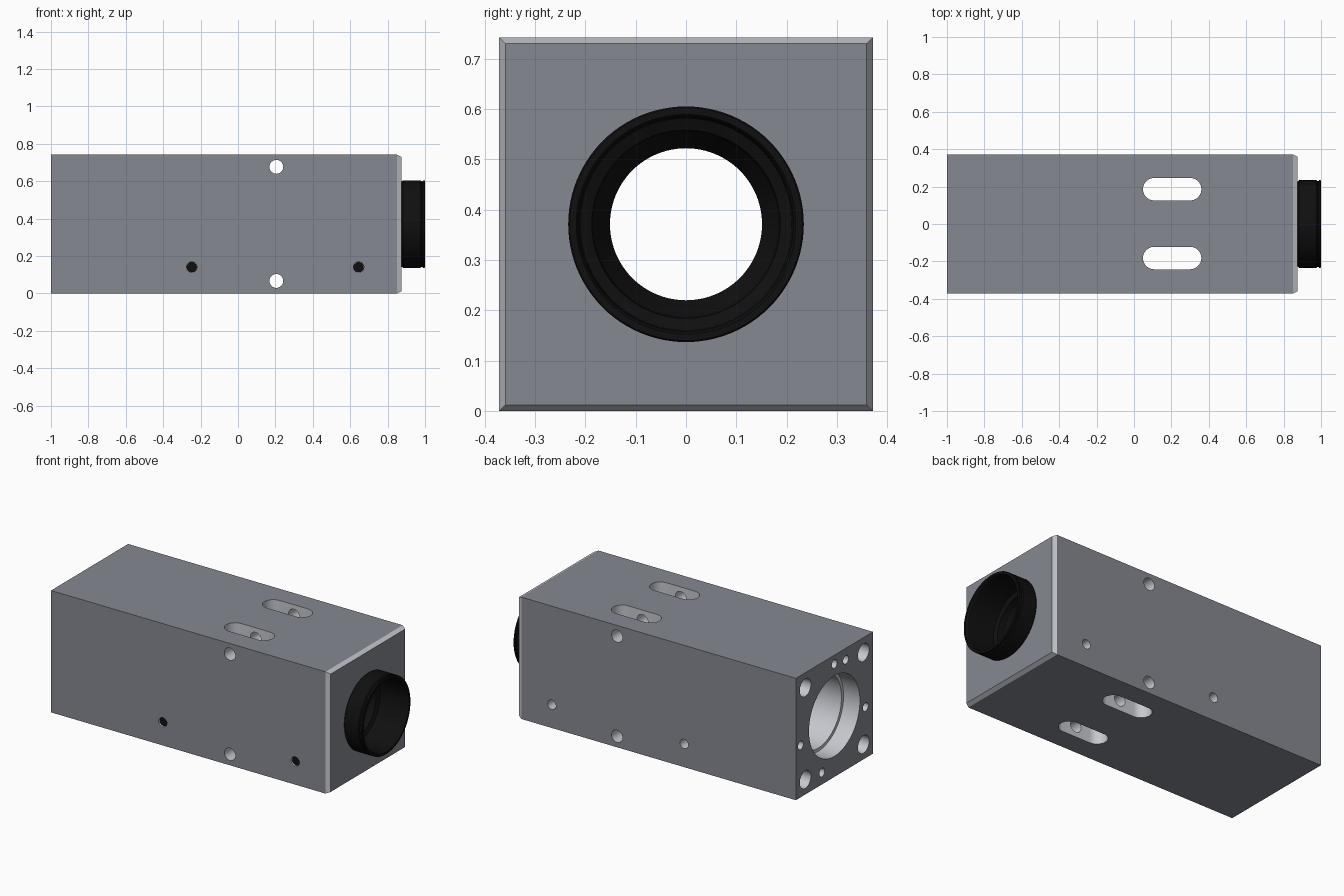
import bpy, bmesh
from math import sin, cos, pi
from mathutils import Matrix

if "Cube" in bpy.data.objects:
    bpy.data.objects.remove(bpy.data.objects["Cube"])

H = 0.371     # half width of the square housing, also its axis height
END = 0.875   # x of the lens end of the housing


def finish(name, bm):
    bmesh.ops.recalc_face_normals(bm, faces=bm.faces)
    me = bpy.data.meshes.new(name)
    bm.to_mesh(me)
    bm.free()
    ob = bpy.data.objects.new(name, me)
    bpy.context.collection.objects.link(ob)
    return ob


def lathe(name, profile, y=0, z=H, closed=False, n=64):
    """Revolve (x, radius) points around the x direction."""
    bm = bmesh.new()
    rings = [[bm.verts.new((x, y + r * cos(2 * pi * i / n), z + r * sin(2 * pi * i / n)))
              for i in range(n)] for x, r in profile]
    pairs = list(zip(rings, rings[1:]))
    if closed:
        pairs.append((rings[-1], rings[0]))
    else:
        bm.faces.new(rings[0])
        bm.faces.new(rings[-1])
    for a, b in pairs:
        for i in range(n):
            j = (i + 1) % n
            bm.faces.new((a[i], a[j], b[j], b[i]))
    return finish(name, bm)


def rod_y(name, x, z, y0, y1, r):
    """Cylinder lying along y."""
    bm = bmesh.new()
    m = Matrix.Translation((x, (y0 + y1) / 2, z)) @ Matrix.Rotation(pi / 2, 4, 'X')
    bmesh.ops.create_cone(bm, cap_ends=True, segments=32, radius1=r, radius2=r,
                          depth=abs(y1 - y0), matrix=m)
    return finish(name, bm)


def slot(name, x0, x1, y, r):
    """Vertical prism with rounded ends."""
    bm = bmesh.new()
    pts = []
    for cx, start in ((x1 - r, -pi / 2), (x0 + r, pi / 2)):
        pts += [(cx + r * cos(start + pi * i / 20), y + r * sin(start + pi * i / 20), -0.1)
                for i in range(21)]
    face = bm.faces.new([bm.verts.new(p) for p in pts])
    ext = bmesh.ops.extrude_face_region(bm, geom=[face])
    verts = [v for v in ext['geom'] if isinstance(v, bmesh.types.BMVert)]
    bmesh.ops.translate(bm, verts=verts, vec=(0, 0, 1))
    return finish(name, bm)


def smooth(ob):
    bpy.ops.object.select_all(action='DESELECT')
    ob.select_set(True)
    bpy.context.view_layer.objects.active = ob
    bpy.ops.object.shade_smooth_by_angle(angle=0.3)


def material(name, *rgb):
    mat = bpy.data.materials.new(name)
    mat.diffuse_color = (*rgb, 1)
    mat.use_nodes = True
    mat.node_tree.nodes["Principled BSDF"].inputs["Base Color"].default_value = mat.diffuse_color
    return mat


# Square housing with a chamfered lens end
bm = bmesh.new()
loops = [[bm.verts.new((x, sy * h, H + sz * h))
          for sy, sz in ((-1, -1), (1, -1), (1, 1), (-1, 1))]
         for x, h in ((-1, H), (END - 0.025, H), (END, H - 0.012))]
bm.faces.new(loops[0])
bm.faces.new(loops[-1])
for a, b in zip(loops, loops[1:]):
    for i in range(4):
        j = (i + 1) % 4
        bm.faces.new((a[i], a[j], b[j], b[i]))
housing = finish("housing", bm)

# Stepped main bore
cutters = [lathe("bore_cutter", [(-1.1, 0.245), (-0.89, 0.245), (-0.89, 0.225), (0.95, 0.225)])]
# Counterbored corner holes in the rear face
for sy in (-1, 1):
    for sz in (-1, 1):
        cutters.append(lathe("corner_cutter", [(-1.1, 0.064), (-0.985, 0.052), (-0.7, 0.052)],
                             sy * 0.28, H + sz * 0.28, n=32))
# Small rear screw holes
for y, z in ((0.0, 0.688), (-0.11, 0.672), (0.325, 0.317), (-0.3, 0.312), (0.12, 0.073)):
    cutters.append(lathe("screw_cutter", [(-1.1, 0.026), (-0.85, 0.026)], y, z, n=24))
# Long slots, cross holes and blind side holes
for y in (-0.182, 0.186):
    cutters.append(slot("slot_cutter", 0.048, 0.36, y, 0.06))
for z in (0.067, 0.677):
    cutters.append(rod_y("cross_cutter", 0.205, z, -0.5, 0.5, 0.037))
for s in (-1, 1):
    for x in (-0.247, 0.645):
        cutters.append(rod_y("side_cutter", x, 0.141, s * 0.5, s * 0.27, 0.028))

for c in cutters:
    c.hide_render = True
    mod = housing.modifiers.new("cut", 'BOOLEAN')
    mod.operation, mod.solver, mod.object = 'DIFFERENCE', 'EXACT', c
bpy.context.view_layer.objects.active = housing
for mod in list(housing.modifiers):
    bpy.ops.object.modifier_apply(modifier=mod.name)
for c in cutters:
    bpy.data.objects.remove(c)
smooth(housing)

# Dark coated outer faces, bare metal on the chamfer and inside the holes
housing.data.materials.clear()
housing.data.materials.append(material("dark_coating", 0.235, 0.25, 0.285))
housing.data.materials.append(material("bare_metal", 0.57, 0.58, 0.62))
for f in housing.data.polygons:
    x, y, z = f.center
    gaps = (abs(x + 1), abs(x - END), abs(abs(y) - H), abs(abs(z - H) - H))
    f.material_index = 0 if min(gaps) < 1e-4 else 1

black = material("black", 0.005, 0.005, 0.005)

# Black lens mount ring with stepped inside
mount = lathe("lens_mount", [
    (0.66, 0.224), (END, 0.224), (END, 0.228), (0.882, 0.234), (0.975, 0.234),
    (0.98, 0.229), (0.986, 0.229), (0.99, 0.234), (0.997, 0.234), (1.0, 0.231),
    (1.0, 0.218), (0.99, 0.213), (0.81, 0.21), (0.80, 0.187), (0.76, 0.183),
    (0.70, 0.151), (0.66, 0.151)], closed=True, n=96)
# Black set screws in the front side holes
screws = [rod_y("set_screw", x, 0.141, -0.36, -0.27, 0.0275) for x in (-0.247, 0.645)]
for ob in [mount] + screws:
    ob.data.materials.append(black)
    smooth(ob)
